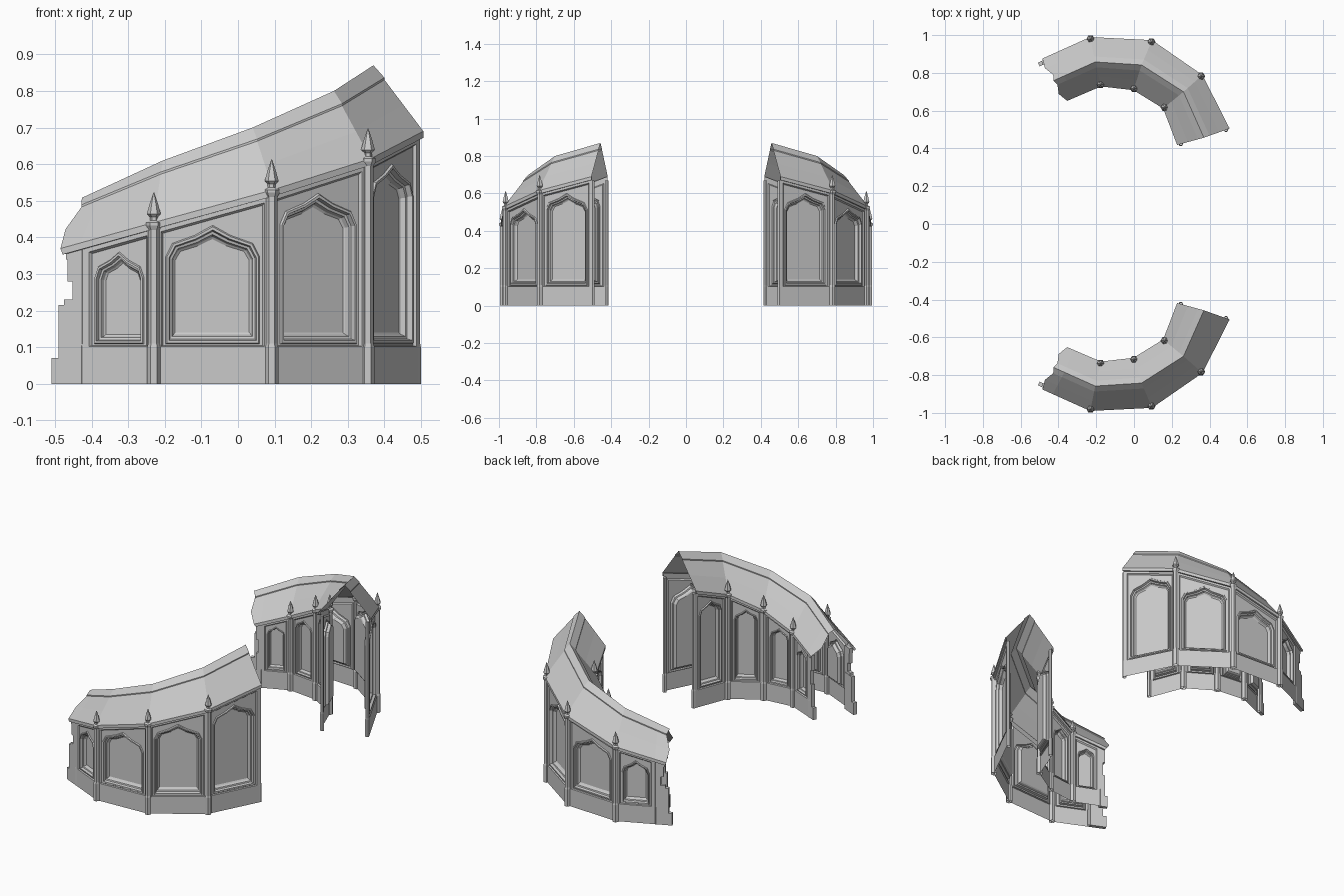
import bpy, bmesh, math
from mathutils import Vector, Matrix

if "Cube" in bpy.data.objects:
    bpy.data.objects.remove(bpy.data.objects["Cube"])

# Plan of one curved gallery (y > 0 half); the other half is mirrored
OUTER = [(-0.425, 0.892), (-0.23, 0.980), (0.092, 0.964), (0.355, 0.782), (0.497, 0.502)]
INNER = [(-0.325, 0.675), (-0.177, 0.738), (0.0, 0.718), (0.162, 0.618), (0.238, 0.421)]
RIDGE = [(-0.368, 0.785), (-0.205, 0.858), (0.04, 0.842), (0.262, 0.70), (0.37, 0.457)]
EAVE_Z = [0.385, 0.44, 0.53, 0.615, 0.69]
RIDGE_Z = [0.535, 0.61, 0.70, 0.80, 0.87]
PLINTH = 0.1


def finish(bm, name):
    me = bpy.data.meshes.new(name)
    bm.to_mesh(me)
    bm.free()
    ob = bpy.data.objects.new(name, me)
    bpy.context.collection.objects.link(ob)
    mod = ob.modifiers.new("mirror", 'MIRROR')
    mod.use_axis = (False, True, False)
    return ob


def loft(bm, loops, closed=True, cap=False):
    rows = [[bm.verts.new(p) for p in lp] for lp in loops]
    n = len(rows[0])
    for a, b in zip(rows, rows[1:]):
        for i in range(n if closed else n - 1):
            j = (i + 1) % n
            bm.faces.new((a[i], a[j], b[j], b[i]))
    if cap:
        bm.faces.new(rows[-1])


def bay(bm, a, b, za, zb, side):
    """One wall bay: plinth, recessed panel and stepped ogee window."""
    a, b = Vector(a), Vector(b)
    L = (b - a).length
    t = (b - a) / L
    out = Vector((-t.y, t.x)) * side

    def P(u, z, d):
        q = a + t * u - out * d
        return (q.x, q.y, z)

    def top(u):
        return za + (zb - za) * u / L

    mid = L / 2
    half = mid - 0.033
    k = min(1.0, half / 0.09)
    apex = top(mid) - 0.052
    spring = apex - 0.085 * k

    def panel(m, mt, mb, d):
        us = [m, L - m, L - m, L - m, mid + half * 0.4, mid, mid - half * 0.4, m, m]
        return [P(u, PLINTH + mb if i < 2 else
                  spring if i in (2, 8) else top(u) - mt, d)
                for i, u in enumerate(us)]

    def window(s, d):
        s *= k
        h, ap, sp = half - s, apex - 1.4 * s, spring - 0.4 * s
        r = ap - sp
        right = [(1, 0), (0.86, 0.42), (0.38, 0.68)]
        pts = [(-h, 0.108 + s * 1.2), (h, 0.108 + s * 1.2)]
        pts += [(x * h, sp + z * r) for x, z in right] + [(0, ap)]
        pts += [(-x * h, sp + z * r) for x, z in reversed(right)]
        return [P(mid + u, z, d) for u, z in pts]

    loft(bm, [panel(0, 0, 0, 0), panel(0.02, 0.03, 0.002, 0), panel(0.025, 0.036, 0.004, 0.008),
              window(0, 0.008), window(0.003, 0.002), window(0.009, 0.002), window(0.012, 0.016),
              window(0.018, 0.018), window(0.022, 0.03), window(0.027, 0.034)], cap=True)
    loft(bm, [[P(0, 0, 0), P(L, 0, 0)], [P(0, PLINTH, 0), P(L, PLINTH, 0)]], closed=False)


def post(bm, xy, ez, finial):
    """Six-sided post, topped with a spear finial where wanted."""
    r = 0.018 if finial else 0.012
    prof = [(r, 0), (r, PLINTH), (r * 0.85, PLINTH + 0.01), (r * 0.85, ez - 0.02)]
    if finial:
        prof += [(0.022, ez - 0.008), (0.022, ez), (0.011, ez + 0.006), (0.011, ez + 0.016),
                 (0.019, ez + 0.024), (0.012, ez + 0.05), (0.001, ez + 0.083)]
    loops = [[(xy[0] + q * math.cos(i * math.pi / 3), xy[1] + q * math.sin(i * math.pi / 3), z)
              for i in range(6)] for q, z in prof]
    loft(bm, loops, cap=True)


# Walls and posts
for name, plan, side in (("outer", OUTER, 1), ("inner", INNER, -1)):
    bm = bmesh.new()
    for i in range(4):
        bay(bm, plan[i], plan[i + 1], EAVE_Z[i], EAVE_Z[i + 1], side)
    finish(bm, name + "_wall")
    bm = bmesh.new()
    for i in range(5):
        inset = Vector(RIDGE[i]) - Vector(plan[i])
        xy = Vector(plan[i]) + inset.normalized() * (0.0 if 0 < i < 4 else 0.01)
        post(bm, xy, EAVE_Z[i], 0 < i < 4)
    finish(bm, name + "_posts")


# Roof: eave lip, slope, raised ridge band, mirrored down the other side
def section(i):
    R = Vector((*RIDGE[i], RIDGE_Z[i]))

    def half(p):
        w = Vector((*p, EAVE_Z[i]))
        o = (w - R) * Vector((1, 1, 0))
        e = w + o.normalized() * 0.01
        low = Vector((0, 0, 0.018))
        c = e.lerp(R, 0.78)
        return [w - low, e - low, e, e.lerp(R, 0.4), c, c + Vector((0, 0, 0.006))]
    return half(OUTER[i]) + [R] + half(INNER[i])[::-1]


rows = [section(i) for i in range(5)]
ragged = [0.2, 0.25, 0.28, 0.36, 0.27, 0.27, 0.36, 0.3, 0.3, 0.38, 0.22, 0.15, 0.12]
broken = [p + (p - q) * k for p, q, k in zip(rows[0], rows[1], ragged)]
bm = bmesh.new()
loft(bm, [broken] + rows, closed=False)
finish(bm, "roof")


# Broken masonry left standing at the ruined end
def blocks(name, plan, side, steps):
    a, b = Vector(plan[1]), Vector(plan[0])
    t = (b - a).normalized()
    n = Vector((-t.y, t.x)) * side
    bm = bmesh.new()
    for length, z0, z1, thick in steps:
        c = b + t * (length / 2) + n * (thick / 2)
        m = Matrix.Translation((c.x, c.y, (z0 + z1) / 2)) @ \
            Matrix.Rotation(math.atan2(t.y, t.x), 4, 'Z') @ \
            Matrix.Diagonal((length, thick, z1 - z0, 1))
        bmesh.ops.create_cube(bm, size=1, matrix=m)
    finish(bm, name)


blocks("outer_broken_end", OUTER, 1,
       [(0.092, 0, 0.07, 0.022), (0.072, 0.07, 0.215, 0.022), (0.055, 0.215, 0.23, 0.02),
        (0.03, 0.23, 0.28, 0.02), (0.045, 0.28, 0.34, 0.02), (0.05, 0.34, 0.37, 0.02)])
blocks("inner_broken_end", INNER, -1,
       [(0.04, 0, 0.07, 0.02), (0.025, 0.07, 0.2, 0.02), (0.015, 0.2, 0.28, 0.02),
        (0.025, 0.28, 0.37, 0.02)])
